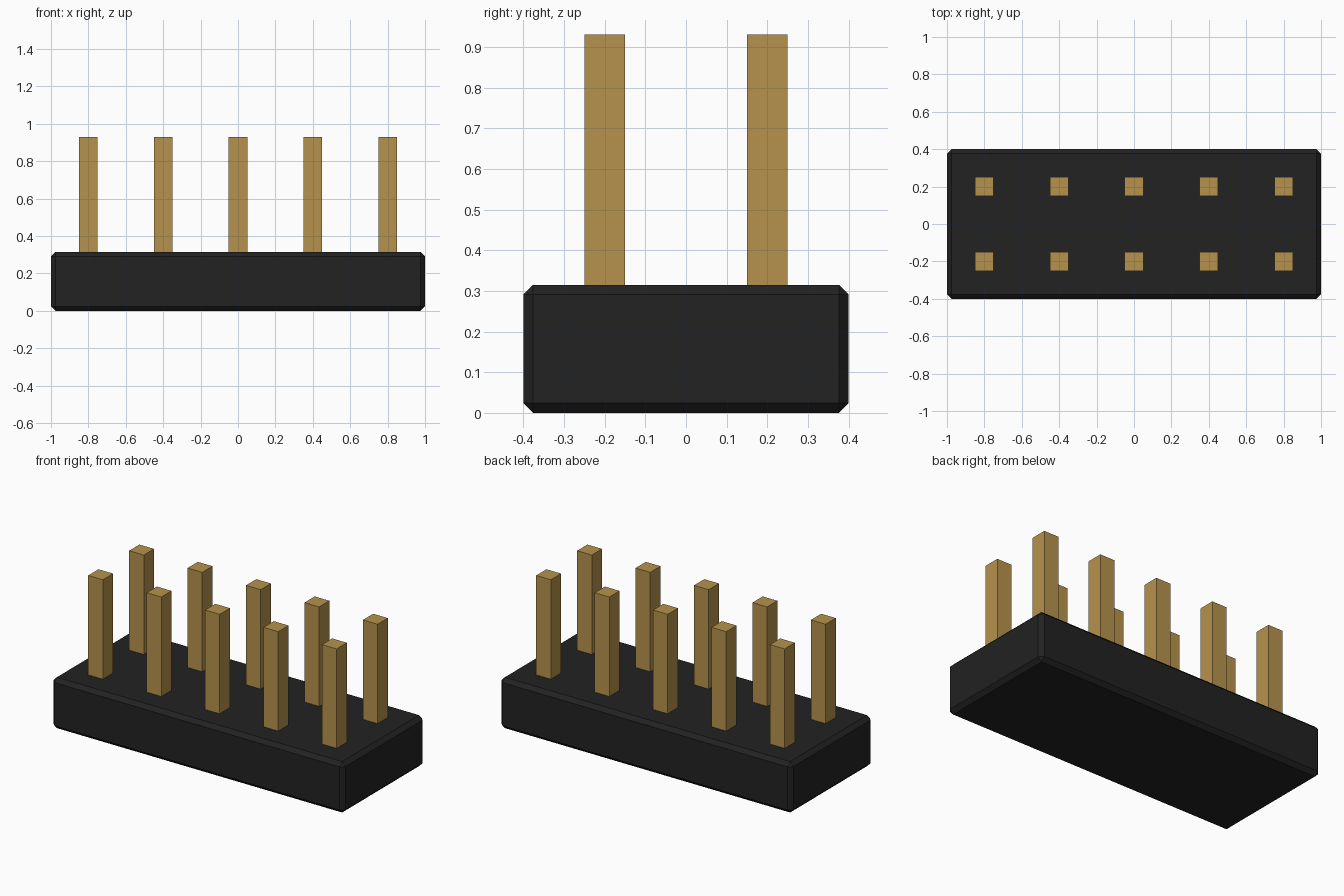
import bpy

cube = bpy.data.objects.get("Cube")
if cube:
    bpy.data.objects.remove(cube, do_unlink=True)


def material(name, color):
    mat = bpy.data.materials.new(name)
    mat.use_nodes = True
    mat.diffuse_color = color
    mat.node_tree.nodes["Principled BSDF"].inputs["Base Color"].default_value = color
    return mat


def box(name, center, size, mat):
    bpy.ops.mesh.primitive_cube_add(size=1, location=center)
    obj = bpy.context.object
    obj.name = name
    obj.scale = size
    bpy.ops.object.transform_apply(location=False, rotation=False, scale=True)
    obj.data.materials.append(mat)
    return obj


black = material("black plastic", (0.016, 0.016, 0.016, 1))
gold = material("gold metal", (0.47, 0.29, 0.075, 1))

# Chamfered plastic base
base_top = 0.315
base = box("base", (0, 0, base_top / 2), (2, 0.8, base_top), black)
bevel = base.modifiers.new("chamfer", "BEVEL")
bevel.width = 0.024
bevel.segments = 1

# Two rows of five square pins, rooted just inside the base
pin_top, pin_root, pin_width = 0.93, 0.29, 0.1
for row, y in (("front", -0.2), ("back", 0.2)):
    for i in range(5):
        box(f"{row}_pin_{i + 1}", ((i - 2) * 0.4, y, (pin_top + pin_root) / 2),
            (pin_width, pin_width, pin_top - pin_root), gold)
